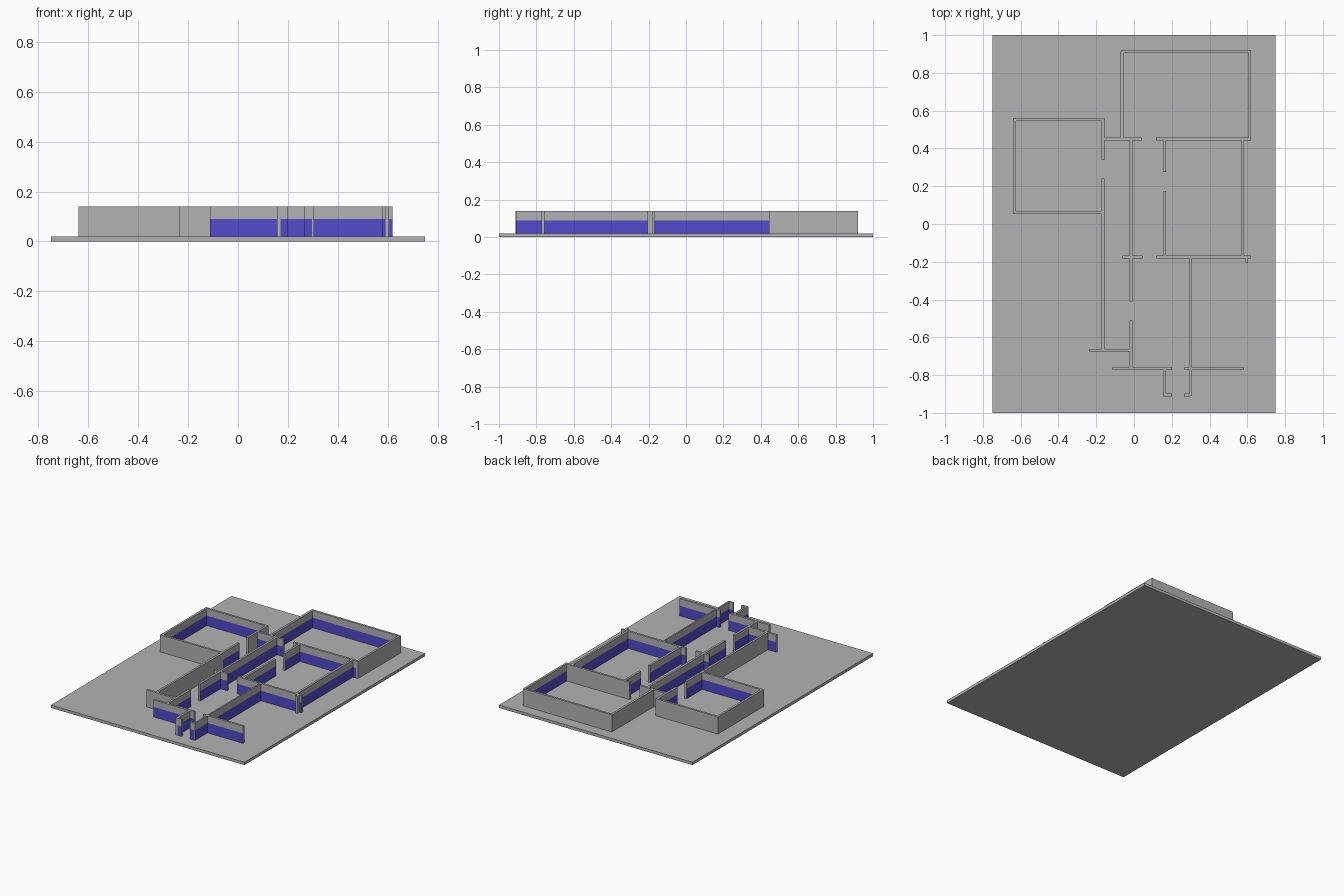
import bpy, bmesh
from mathutils import Vector

if "Cube" in bpy.data.objects:
    bpy.data.objects.remove(bpy.data.objects["Cube"])

FLOOR, RAIL, TOP, T = 0.02, 0.09, 0.14, 0.015


def material(name, rgb):
    m = bpy.data.materials.new(name)
    m.diffuse_color = (*rgb, 1)
    m.use_nodes = True
    m.node_tree.nodes["Principled BSDF"].inputs["Base Color"].default_value = m.diffuse_color
    return m


GREY = material("wall grey", (0.45, 0.45, 0.45))
BLUE = material("paint blue", (0.085, 0.07, 0.6))
DIRS = {"E": Vector((1, 0, 0)), "W": Vector((-1, 0, 0)),
        "N": Vector((0, 1, 0)), "S": Vector((0, -1, 0))}


def block(name, x0, x1, y0, y1, z0, z1, painted=""):
    """Box; the painted sides are blue below the rail height."""
    bm = bmesh.new()
    bmesh.ops.create_cube(bm, size=1)
    for v in bm.verts:
        v.co = (x1 if v.co.x > 0 else x0, y1 if v.co.y > 0 else y0, z1 if v.co.z > 0 else z0)
    if painted:
        bmesh.ops.bisect_plane(bm, geom=bm.verts[:] + bm.edges[:] + bm.faces[:],
                               plane_co=(0, 0, RAIL), plane_no=(0, 0, 1))
    bm.normal_update()
    for f in bm.faces:
        low = f.calc_center_median().z < RAIL
        f.material_index = int(low and any(f.normal.dot(DIRS[d]) > 0.9 for d in painted))
    me = bpy.data.meshes.new(name)
    bm.to_mesh(me)
    bm.free()
    me.materials.append(GREY)
    me.materials.append(BLUE)
    ob = bpy.data.objects.new(name, me)
    bpy.context.collection.objects.link(ob)


def wall_x(name, y, x0, x1, painted=""):
    block(name, x0, x1, y - T / 2, y + T / 2, FLOOR, TOP, painted)


def wall_y(name, x, y0, y1, painted="", t=T):
    block(name, x - t / 2, x + t / 2, y0, y1, FLOOR, TOP, painted)


# Ground slab
block("base_slab", -0.75, 0.75, -1, 1, 0, FLOOR)

# Small west room
wall_x("west_room_back", 0.553, -0.64, -0.157, "S")
wall_x("west_room_front", 0.06, -0.64, -0.165, "N")
wall_y("west_room_side", -0.632, 0.06, 0.553, "E")
wall_y("west_room_door_wall", -0.165, 0.34, 0.553, "W")
wall_y("west_room_door_jamb", -0.165, 0.06, 0.24, "WE")

# Large back room
wall_x("back_room_back", 0.913, -0.07, 0.62, "S")
wall_y("back_room_west", -0.063, 0.45, 0.913, "E")
wall_y("back_room_east", 0.6125, 0.4425, 0.913, "W")
wall_x("back_room_front_left", 0.45, -0.165, 0.04, "S")
wall_x("back_room_front_right", 0.45, 0.117, 0.61, "S")

# Hallway
wall_y("hall_west", -0.165, -0.668, 0.06)
wall_y("hall_middle", -0.015, -0.41, 0.45, "EW")
wall_y("hall_middle_front", -0.015, -0.765, -0.51, "EW")
wall_x("hall_end", -0.668, -0.237, -0.015, "N")
wall_x("hall_cross", -0.175, -0.06, 0.045, "NS")

# Middle east room
wall_y("east_room_west_back", 0.163, 0.275, 0.45, "EW")
wall_y("east_room_west_front", 0.163, -0.175, 0.175, "EW")
wall_y("east_room_east", 0.573, -0.175, 0.45, "EW")
wall_x("east_room_front", -0.175, 0.12, 0.62, "NS")
wall_y("corner_stub", 0.597, -0.207, -0.175)

# Front room and porch
wall_y("front_room_east", 0.30, -0.91, -0.175, "EW", 0.01)
wall_x("front_wall_left", -0.765, -0.113, 0.20, "NS")
wall_x("front_wall_right", -0.765, 0.268, 0.58, "NS")
wall_y("porch_west", 0.163, -0.912, -0.765, "EW")
wall_x("porch_west_return", -0.9045, 0.17, 0.20, "NS")
wall_x("porch_east_return", -0.9045, 0.265, 0.296, "NS")
